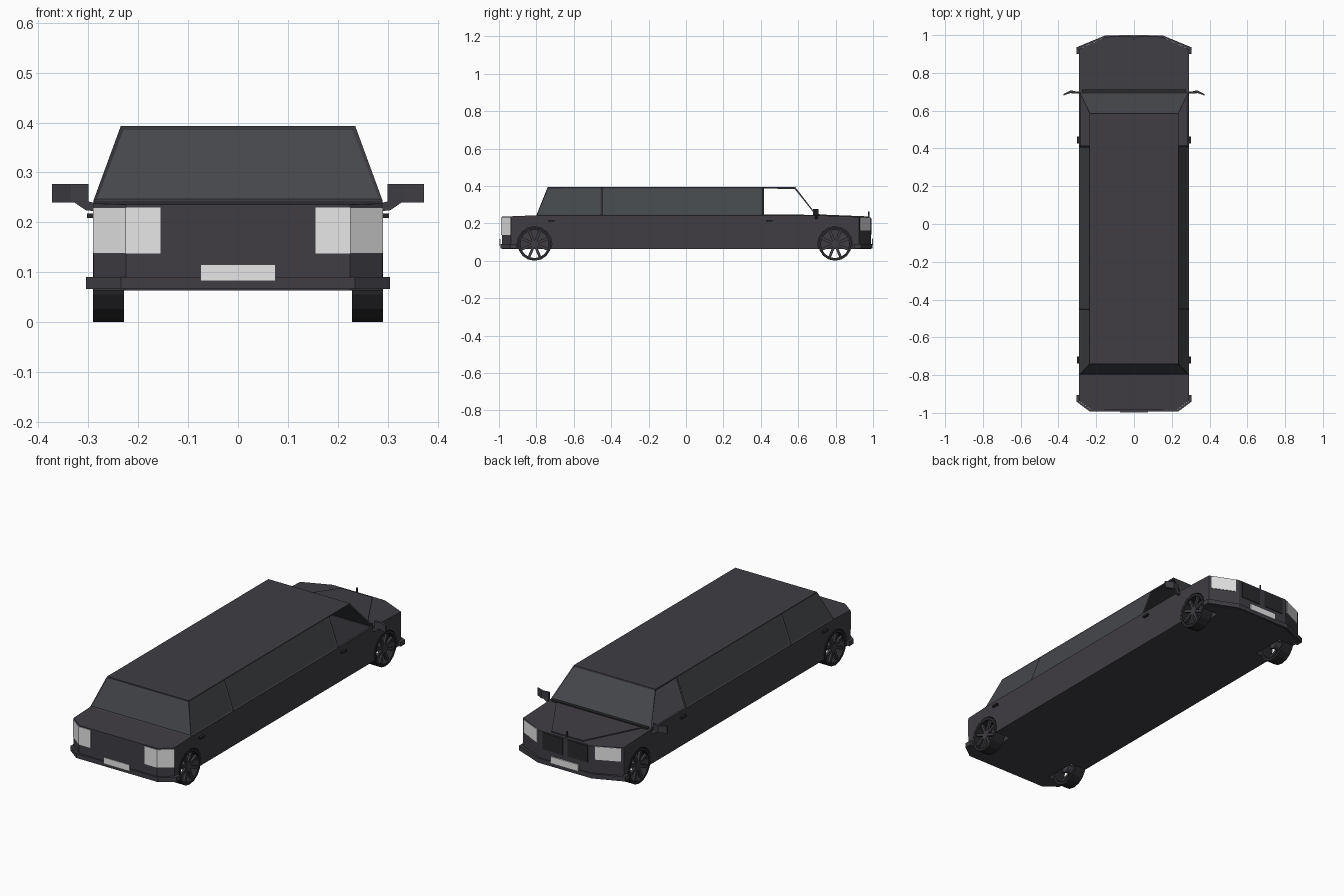
import bpy, bmesh, math
from mathutils import Vector, Matrix

if "Cube" in bpy.data.objects:
    bpy.data.objects.remove(bpy.data.objects["Cube"], do_unlink=True)


def material(name, rgb):
    m = bpy.data.materials.new(name)
    m.use_nodes = True
    m.diffuse_color = (*rgb, 1)
    bsdf = m.node_tree.nodes["Principled BSDF"]
    bsdf.inputs["Base Color"].default_value = (*rgb, 1)
    bsdf.inputs["Roughness"].default_value = 0.8
    return m


PAINT = material("black_paint", (0.05, 0.047, 0.057))
GLASS = material("tinted_glass", (0.058, 0.063, 0.069))
RUBBER = material("dark_rubber", (0.022, 0.022, 0.025))
LAMP = material("pale_lamp", (0.8, 0.8, 0.8))


def finish(name, bm, *mats):
    mesh = bpy.data.meshes.new(name)
    bmesh.ops.recalc_face_normals(bm, faces=bm.faces)
    bm.to_mesh(mesh)
    bm.free()
    for m in mats:
        mesh.materials.append(m)
    ob = bpy.data.objects.new(name, mesh)
    bpy.context.scene.collection.objects.link(ob)
    return ob


def box(name, lo, hi, mat):
    bm = bmesh.new()
    bmesh.ops.create_cube(bm, size=1)
    lo, hi = Vector(lo), Vector(hi)
    for v in bm.verts:
        v.co = (lo + hi) / 2 + Vector(a * b for a, b in zip(v.co, hi - lo))
    return finish(name, bm, mat)


def top_z(y):
    """Height of the deck: level along the cabin, sloping to both ends."""
    return 0.243 - 0.04 * max(0, y - 0.7, -0.8 - y)


def prism(name, plan, low, high, mat):
    """Upright prism over a plan outline; low and high are functions of y."""
    bm = bmesh.new()
    bottom = [bm.verts.new((x, y, low(y))) for x, y in plan]
    top = [bm.verts.new((x, y, high(y))) for x, y in plan]
    bm.faces.new(bottom)
    bm.faces.new(top)
    for i in range(len(plan)):
        j = (i + 1) % len(plan)
        bm.faces.new((bottom[i], bottom[j], top[j], top[i]))
    return finish(name, bm, mat)


def mirrored(half):
    return half + [(-x, y) for x, y in reversed(half)]


def strip(name, plan, z0, z1, mat):
    """Thin upright plate following a plan path."""
    bm = bmesh.new()
    cols = [[bm.verts.new((x, y, z)) for z in (z0, z1)] for x, y in plan]
    for a, b in zip(cols, cols[1:]):
        bm.faces.new((a[0], b[0], b[1], a[1]))
    ob = finish(name, bm, mat)
    mod = ob.modifiers.new("thickness", "SOLIDIFY")
    mod.thickness, mod.offset = 0.006, 0
    return ob


# Lower body: three deck panels over a chamfered outline
half = [(0.225, -0.985), (0.29, -0.935), (0.29, -0.8), (0.29, 0.7), (0.29, 0.925), (0.15, 0.99)]
bm = bmesh.new()
right = [[bm.verts.new((x, y, z)) for z in (0.063, top_z(y))] for x, y in half]
left = [[bm.verts.new((-x, y, z)) for z in (0.063, top_z(y))] for x, y in half]
loop = right + left[::-1]
bm.faces.new([c[0] for c in loop])
for i, a in enumerate(loop):
    b = loop[(i + 1) % len(loop)]
    bm.faces.new((a[0], b[0], b[1], a[1]))
for s, e in ((0, 3), (2, 4), (3, 6)):
    bm.faces.new([c[1] for c in right[s:e] + left[s:e][::-1]])
body = finish("lower_body", bm, PAINT)

# Wheel wells and hollow cabin are cut from the body
WHEELS = [(side, y) for side in (1, -1) for y in (-0.81, 0.797)]
cutters = [box("cabin_cutter", (-0.28, -0.7, 0.08), (0.28, 0.69, 0.4), PAINT)]
for side, y in WHEELS:
    bm = bmesh.new()
    bmesh.ops.create_cone(bm, cap_ends=True, segments=16, radius1=0.093, radius2=0.093, depth=0.12,
                          matrix=Matrix.Translation((side * 0.26, y, 0.09)) @ Matrix.Rotation(math.pi / 2, 4, "Y"))
    cutters.append(finish("well_cutter", bm, PAINT))
bpy.context.view_layer.objects.active = body
for c in cutters:
    c.hide_render = True
    mod = body.modifiers.new("cut", "BOOLEAN")
    mod.operation, mod.object, mod.solver = "DIFFERENCE", c, "EXACT"
    bpy.ops.object.modifier_apply(modifier=mod.name)
for c in cutters:
    bpy.data.objects.remove(c, do_unlink=True)

# Cabin: window bays with recessed glass, front side windows left open
Z0, Z1 = 0.243, 0.393
stations = [(-0.8, -0.74), (-0.45, -0.45), (0.41, 0.41), (0.7, 0.585)]
bm = bmesh.new()
rows = {s: [(bm.verts.new((s * 0.29, yb, Z0)), bm.verts.new((s * 0.235, yt, Z1)))
            for yb, yt in stations] for s in (1, -1)}
bm.faces.new([t for _, t in rows[1]] + [t for _, t in rows[-1]][::-1])
bays, open_bays = [], []
for s in (1, -1):
    for i in range(3):
        (a, b), (c, d) = rows[s][i], rows[s][i + 1]
        f = bm.faces.new((a, c, d, b))
        (open_bays if i == 2 else bays).append(f)
for i in (0, 3):
    (a, b), (c, d) = rows[1][i], rows[-1][i]
    bays.append(bm.faces.new((a, c, d, b)))
bmesh.ops.recalc_face_normals(bm, faces=bm.faces)
if max(bm.faces, key=lambda f: f.calc_center_median().z).normal.z < 0:
    bmesh.ops.reverse_faces(bm, faces=bm.faces)
bmesh.ops.inset_individual(bm, faces=bays + open_bays, thickness=0.009, depth=-0.004)
for f in bays:
    f.material_index = 1
bmesh.ops.delete(bm, geom=open_bays, context="FACES_ONLY")
finish("cabin", bm, PAINT, GLASS)

# Hood panel, cowl and ornament
prism("hood_panel", mirrored([(0.245, 0.715), (0.09, 0.975)]), lambda y: top_z(y) - 0.004,
      lambda y: top_z(y) + 0.005, PAINT)
box("windshield_cowl", (-0.275, 0.695, 0.238), (0.275, 0.713, 0.251), RUBBER)
box("hood_ornament", (-0.003, 0.974, 0.225), (0.003, 0.98, 0.262), PAINT)

# Bumpers and number plates
for name, plan in (("rear_bumper", [(0.235, -0.992), (0.305, -0.94), (0.305, -0.905)]),
                   ("front_bumper", [(0.305, 0.9), (0.305, 0.935), (0.155, 0.997)])):
    prism(name, mirrored(plan), lambda y: 0.066, lambda y: 0.09, PAINT)
strip("rear_plate", [(-0.075, -0.996), (0.075, -0.996)], 0.082, 0.115, LAMP)
strip("front_plate", [(-0.08, 0.997), (0.08, 0.997)], 0.085, 0.118, LAMP)

# Parts repeated on each side
for side, word in ((1, "left"), (-1, "right")):
    def flip(pts):
        return [(side * x, y) for x, y in pts]

    strip(word + "_tail_lamp", flip([(0.155, -0.985), (0.225, -0.985), (0.289, -0.936)]), 0.137, 0.23, LAMP)
    strip(word + "_head_lamp", flip([(0.165, 0.983), (0.278, 0.931)]), 0.162, 0.23, LAMP)
    strip(word + "_grille", flip([(0.015, 0.99), (0.13, 0.99)]), 0.14, 0.225, RUBBER)
    for y in (-0.72, 0.445):
        box(word + "_door_handle", (side * 0.285, y - 0.018, 0.209), (side * 0.303, y + 0.018, 0.218), RUBBER)
    # Mirror head swept back, on a slanted stalk
    prism(word + "_mirror", flip([(0.3, 0.7), (0.335, 0.708), (0.373, 0.688), (0.373, 0.68), (0.335, 0.694), (0.3, 0.69)]),
          lambda y: 0.24, lambda y: 0.277, PAINT)
    bm = bmesh.new()
    ends = [[bm.verts.new((side * x, y, z)) for x, z in ((0.285, 0.222), (0.285, 0.238), (0.31, 0.244), (0.33, 0.241), (0.305, 0.224))]
            for y in (0.69, 0.702)]
    for e in ends:
        bm.faces.new(e)
    for i in range(5):
        j = (i + 1) % 5
        bm.faces.new((ends[0][i], ends[0][j], ends[1][j], ends[1][i]))
    finish(word + "_mirror_stalk", bm, PAINT)

# Wheels: tyre ring spun from a rectangle, with open spokes and a hub
for side, y in WHEELS:
    place = Matrix.Translation((side * 0.26, y, 0.09))
    bm = bmesh.new()
    ring = [bm.verts.new((x, 0, r)) for x, r in ((-0.031, 0.076), (0.031, 0.076), (0.031, 0.09), (-0.031, 0.09))]
    edges = [bm.edges.new((ring[i], ring[(i + 1) % 4])) for i in range(4)]
    bmesh.ops.spin(bm, geom=ring + edges, cent=(0, 0, 0), axis=(1, 0, 0), angle=math.tau, steps=16)
    bmesh.ops.remove_doubles(bm, verts=bm.verts, dist=0.0005)
    bm.transform(place)
    finish("tyre", bm, RUBBER)
    bm = bmesh.new()
    for i in range(8):
        turn = Matrix.Rotation(math.tau * (i + 0.5) / 8, 4, "X")
        bmesh.ops.create_cube(bm, size=1, matrix=turn @ Matrix.Translation((side * 0.018, 0, 0.045))
                              @ Matrix.Diagonal((0.012, 0.014, 0.066, 1)))
    bmesh.ops.create_cone(bm, cap_ends=True, segments=12, radius1=0.022, radius2=0.022, depth=0.05,
                          matrix=Matrix.Rotation(math.pi / 2, 4, "Y"))
    bm.transform(place)
    finish("wheel_spokes", bm, PAINT)
